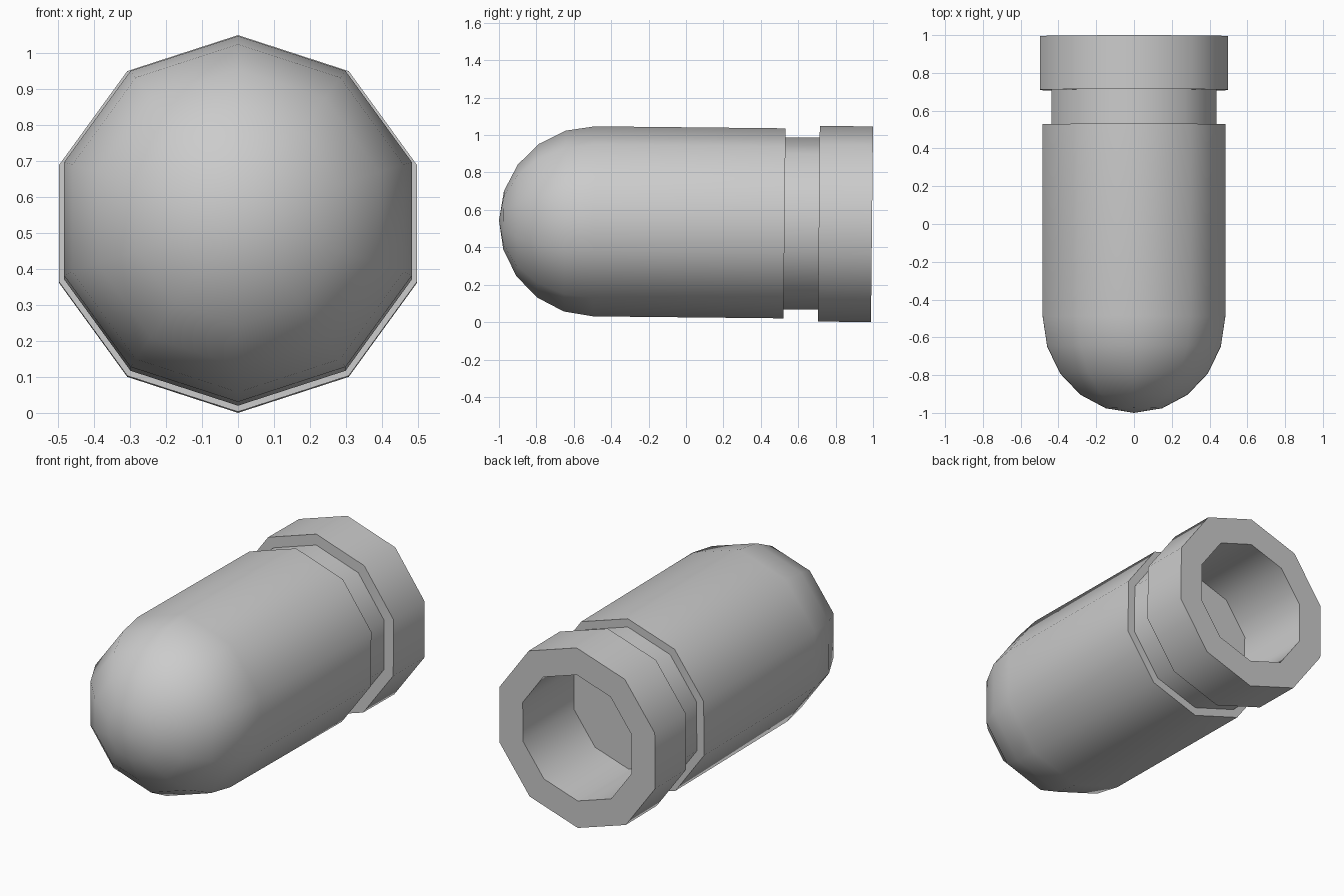
import bpy, bmesh, math

if "Cube" in bpy.data.objects:
    bpy.data.objects.remove(bpy.data.objects["Cube"])

SIDES = 10
BODY_R, NECK_R, RIM_R, BORE_R = 0.508, 0.46, 0.523, 0.366
DOME_Y, SHOULDER_Y, RIM_Y, BACK_Y = -0.492, 0.527, 0.71, 0.9945


def lathe(name, profile, location, tilt):
    """Revolve (radius, y) points about the y axis; radius 0 makes a pole."""
    bm = bmesh.new()
    rings = []
    for r, y in profile:
        if r == 0:
            rings.append([bm.verts.new((0, y, 0))] * SIDES)
        else:
            angles = [2 * math.pi * i / SIDES for i in range(SIDES)]
            rings.append([bm.verts.new((r * math.sin(a), y, r * math.cos(a))) for a in angles])
    for a, b in zip(rings, rings[1:]):
        for i in range(SIDES):
            j = (i + 1) % SIDES
            corners = dict.fromkeys((a[i], a[j], b[j], b[i]))
            bm.faces.new(list(corners))
    # close the floor of the bore
    bm.faces.new(rings[-1])
    bmesh.ops.recalc_face_normals(bm, faces=bm.faces[:])
    mesh = bpy.data.meshes.new(name)
    bm.to_mesh(mesh)
    bm.free()
    obj = bpy.data.objects.new(name, mesh)
    bpy.context.collection.objects.link(obj)
    obj.location = location
    obj.rotation_euler = (tilt, 0, 0)
    return obj


# hemispherical nose
profile = [(BODY_R * math.sin(math.radians(18 * k)) if k else 0,
            DOME_Y - BODY_R * math.cos(math.radians(18 * k))) for k in range(6)]
# straight body, recessed neck, rear rim and blind bore
profile += [(BODY_R, SHOULDER_Y), (NECK_R, SHOULDER_Y),
            (NECK_R, RIM_Y), (RIM_R, RIM_Y),
            (RIM_R, BACK_Y), (BORE_R, BACK_Y), (BORE_R, SHOULDER_Y)]

capsule = lathe("round_nosed_shell", profile, (0, 0, 0.5335), -0.0105)

# smooth sides, sharp steps
bpy.context.view_layer.objects.active = capsule
capsule.select_set(True)
bpy.ops.object.shade_smooth_by_angle(angle=math.radians(45))
